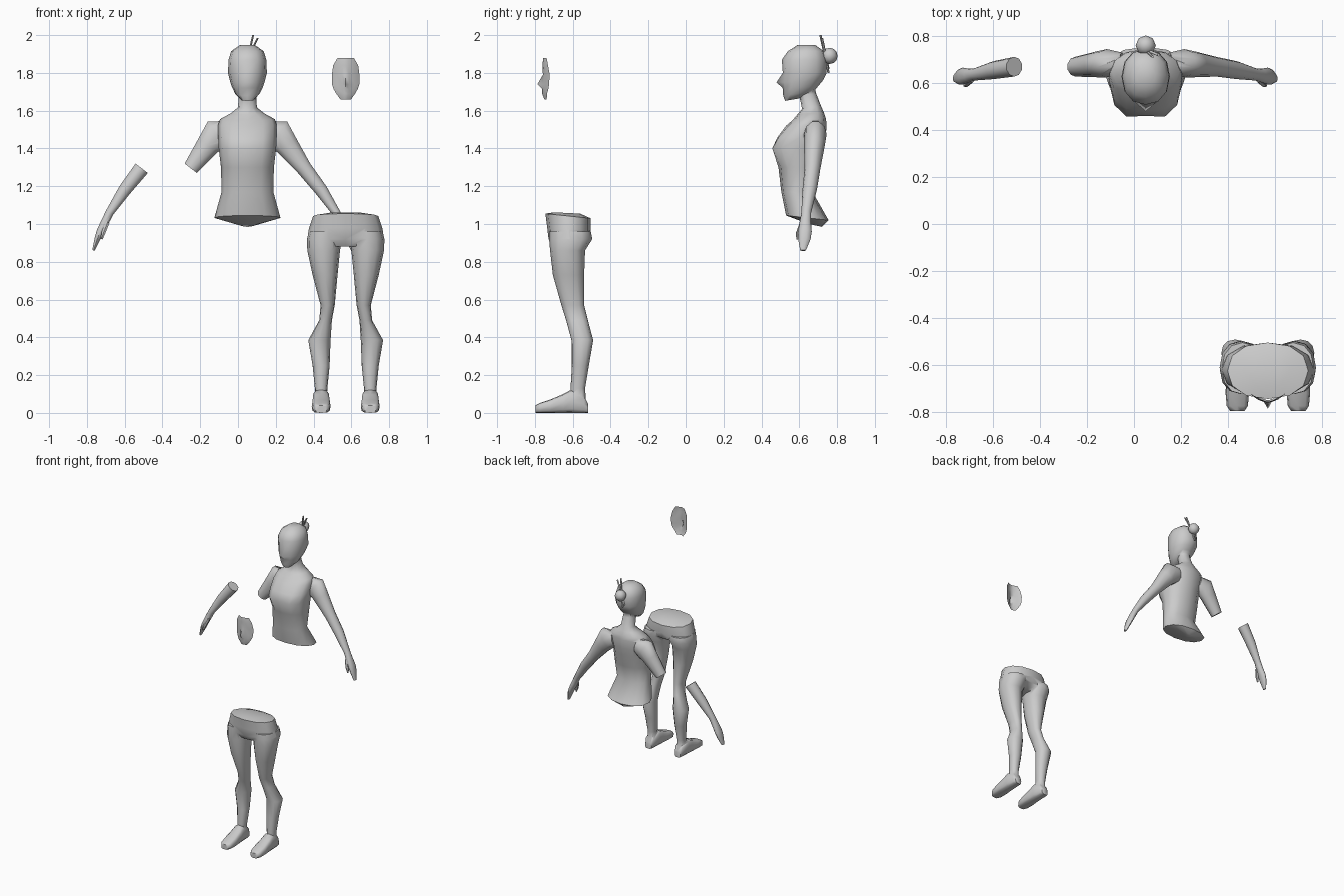
import bpy, bmesh
from math import sin, cos, pi
from mathutils import Vector as V

if "Cube" in bpy.data.objects:
    bpy.data.objects.remove(bpy.data.objects["Cube"])

CX, LX = 0.05, 0.57          # centre lines of the torso and of the legs


def new_object(name, bm):
    bmesh.ops.recalc_face_normals(bm, faces=bm.faces[:])
    me = bpy.data.meshes.new(name)
    bm.to_mesh(me)
    bm.free()
    ob = bpy.data.objects.new(name, me)
    bpy.context.collection.objects.link(ob)
    return ob


def ring(c, u, v, n=12, e=1.0, bump=0.0):
    """Superellipse ring; vertex 0 lies at c+v and can be pushed along y."""
    f = lambda a: (1 if a > 0 else -1) * abs(a) ** e if abs(a) > 1e-6 else 0
    pts = [V(c) + V(u) * f(sin(2 * pi * i / n)) + V(v) * f(cos(2 * pi * i / n)) for i in range(n)]
    pts[0].y += bump
    return pts


def loft(name, rings):
    bm = bmesh.new()
    rows = [[bm.verts.new(p) for p in r] for r in rings]
    n = len(rows[0])
    for a, b in zip(rows, rows[1:]):
        for i in range(n):
            bm.faces.new((a[i], a[(i + 1) % n], b[(i + 1) % n], b[i]))
    bm.faces.new(rows[0])
    bm.faces.new(rows[-1])
    return new_object(name, bm)


def section(cx, yf, zf, yb, zb, hw, bump=0.0, n=12, e=0.9):
    """Ring given by its front point, back point and half width."""
    c = V((cx, (yf + yb) / 2, (zf + zb) / 2))
    return ring(c, (hw, 0, 0), V((cx, yf, zf)) - c, n, e, bump)


def tube(path, s, shift=0.0, n=10):
    """Rings along a limb path of (dx, y, z, thickness, depth)."""
    out = []
    for i, (dx, y, z, r, ry) in enumerate(path):
        a, b = path[max(i - 1, 0)], path[min(i + 1, len(path) - 1)]
        d = V((b[0] - a[0], 0, b[2] - a[2])).normalized()
        out.append(ring((CX + s * dx + shift, y, z), (-s * d.z * r, 0, d.x * r), (0, -ry, 0), n))
    return out


def select(ob):
    bpy.ops.object.select_all(action='DESELECT')
    ob.select_set(True)
    bpy.context.view_layer.objects.active = ob


def union(base, parts):
    select(base)
    for p in parts:
        m = base.modifiers.new("join", 'BOOLEAN')
        m.operation, m.solver, m.object = 'UNION', 'EXACT', p
        bpy.ops.object.modifier_apply(modifier=m.name)
        bpy.data.objects.remove(p)
    return base


def smooth(ob):
    select(ob)
    bpy.ops.object.shade_smooth_by_angle(angle=1.0)


# torso and neck
torso = loft("torso", [section(CX, *r) for r in [
    (.65, 1.00, .72, .985, .03),
    (.53, 1.045, .755, 1.02, .175),
    (.505, 1.17, .67, 1.17, .137),
    (.49, 1.30, .705, 1.30, .14),
    (.44, 1.40, .727, 1.40, .152, .02),
    (.475, 1.46, .74, 1.46, .155, .01),
    (.53, 1.52, .745, 1.53, .155),
    (.565, 1.55, .74, 1.56, .145),
    (.59, 1.58, .73, 1.59, .09),
    (.615, 1.61, .715, 1.625, .05),
    (.60, 1.68, .69, 1.69, .046),
    (.60, 1.72, .68, 1.73, .04)]])

# head with nose
head = loft("head", [section(CX, *r) for r in [
    (.525, 1.652, .60, 1.665, .035),
    (.515, 1.68, .675, 1.70, .065),
    (.512, 1.72, .70, 1.73, .082),
    (.508, 1.75, .725, 1.76, .092, -.028),
    (.513, 1.80, .745, 1.80, .103),
    (.508, 1.87, .745, 1.87, .1),
    (.54, 1.915, .73, 1.915, .086),
    (.59, 1.947, .685, 1.947, .04)]])

# arms: the right one is cut at the elbow and its forearm set aside
arm = [(.10, .685, 1.49, .06, .045), (.165, .685, 1.475, .085, .06),
       (.21, .68, 1.415, .065, .055), (.30, .67, 1.295, .043, .042),
       (.39, .655, 1.18, .036, .038), (.47, .637, 1.06, .023, .026),
       (.495, .632, 1.01, .022, .03), (.52, .63, .96, .02, .036),
       (.535, .627, .92, .016, .033), (.555, .62, .86, .007, .015)]
thumb = [(.48, .615, 1.01, .012, .012), (.502, .595, .955, .012, .012),
         (.512, .59, .92, .006, .006)]
left_arm = loft("left_arm", tube(arm, 1))
left_thumb = loft("left_thumb", tube(thumb, 1, n=6))
stub = loft("right_upper_arm", tube(arm, -1)[:4])
smooth(union(torso, [head, left_arm, left_thumb, stub]))
forearm = loft("right_forearm", tube(arm, -1, -.26)[3:])
smooth(union(forearm, [loft("right_thumb", tube(thumb, -1, -.26, 6))]))

# hair bun and two hair sticks
bm = bmesh.new()
bmesh.ops.create_uvsphere(bm, u_segments=8, v_segments=6, radius=.043)
bmesh.ops.translate(bm, vec=(CX, .76, 1.89), verts=bm.verts)
smooth(new_object("hair_bun", bm))
for a, b in [((.08, .712, 2.0), (.035, .755, 1.80)), ((.105, .72, 1.985), (.02, .755, 1.82))]:
    smooth(loft("hair_stick", [ring(p, (.006, 0, 0), (0, .006, 0), 6) for p in (a, b)]))

# hips
hips = loft("legs", [section(LX, *r) for r in [
    (-.70, 1.062, -.56, 1.055, .09),
    (-.745, 1.055, -.505, 1.03, .172),
    (-.735, .98, -.505, .97, .195, 0),
    (-.728, .92, -.515, .92, .203, 0),
    (-.70, .88, -.57, .89, .12)]])

# legs and feet: z, front y, back y, inner and outer distance from the centre
leg = [(.96, -.725, -.505, .02, .195), (.92, -.725, -.497, .02, .205),
       (.86, -.72, -.535, .03, .203), (.73, -.705, -.54, .043, .175),
       (.57, -.66, -.54, .058, .133), (.49, -.635, -.52, .073, .14),
       (.385, -.607, -.492, .08, .198), (.25, -.605, -.515, .085, .175),
       (.13, -.612, -.535, .097, .163), (.05, -.61, -.53, .10, .16)]
foot = [(-.52, .05, .028), (-.54, .09, .038), (-.61, .122, .045), (-.65, .10, .047),
        (-.72, .07, .05), (-.775, .052, .045), (-.797, .04, .03)]
limbs = []
for s in (-1, 1):
    limbs.append(loft("leg", [section(LX + s * (a + b) / 2, yf, z, yb, z, (b - a) / 2)
                              for z, yf, yb, a, b in leg]))
    limbs.append(loft("foot", [ring((LX + s * .13, y, h / 2), (w, 0, 0), (0, 0, h / 2), 12, .6)
                               for y, h, w in foot]))
smooth(union(hips, limbs))

# face mask: an open curved shell with a nose ridge (z, front y, half width, nose)
rows = [(1.88, -.757, .043, 0), (1.84, -.76, .066, 0), (1.79, -.754, .073, .004),
        (1.74, -.757, .072, .03), (1.715, -.757, .064, .004), (1.69, -.758, .05, .004),
        (1.66, -.75, .028, 0)]
bm = bmesh.new()
grid = []
for z, y, w, nose in rows:
    grid.append([bm.verts.new((LX + w * u, y + .032 * u * u * (w / .073) - (nose if u == 0 else 0), z))
                 for u in (-1, -.65, -.25, 0, .25, .65, 1)])
for a, b in zip(grid, grid[1:]):
    for i in range(6):
        bm.faces.new((a[i], b[i], b[i + 1], a[i + 1]))
smooth(new_object("face_mask", bm))
